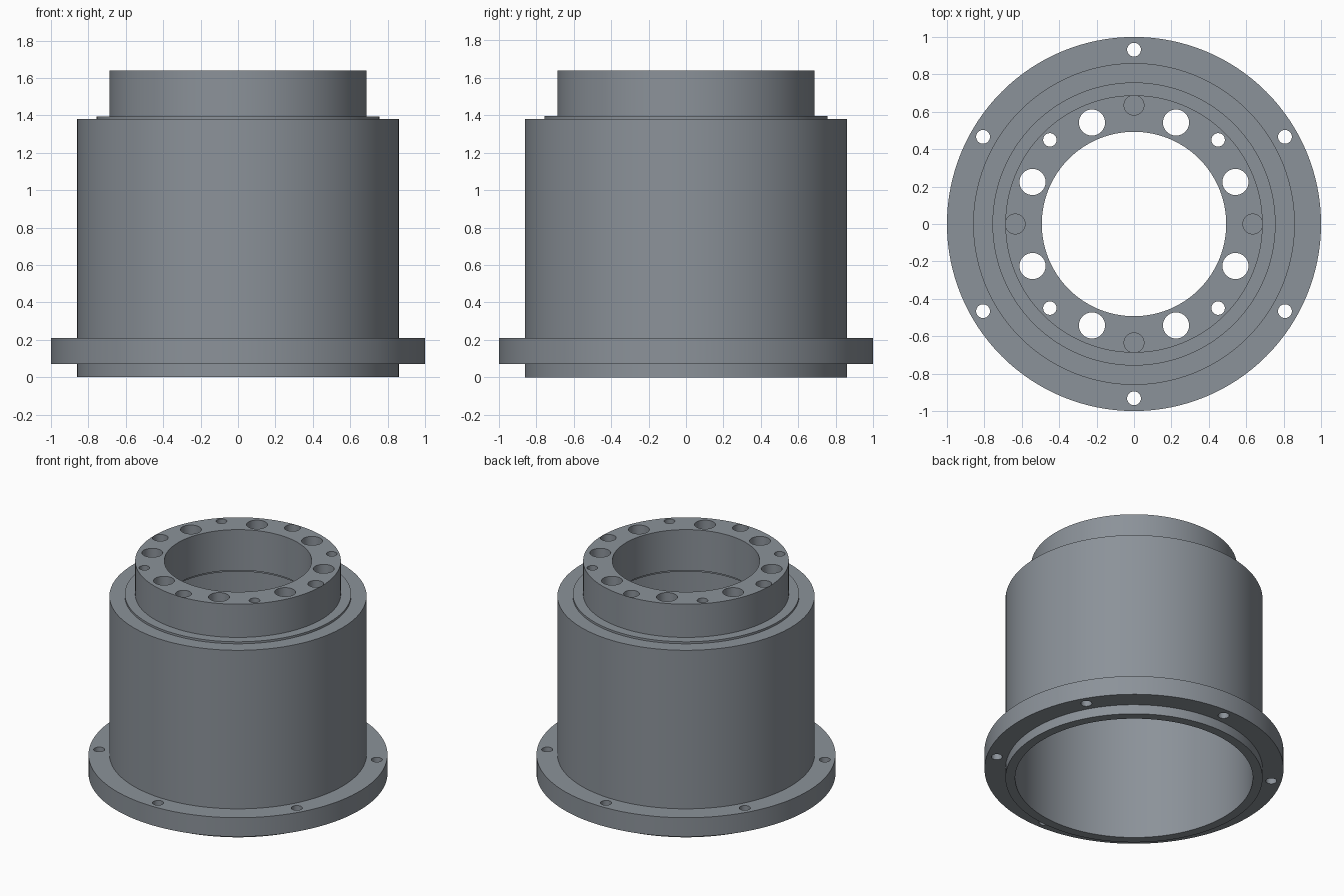
import bpy, bmesh
from math import cos, sin, pi, radians
from mathutils import Matrix

if "Cube" in bpy.data.objects:
    bpy.data.objects.remove(bpy.data.objects["Cube"])

SEGMENTS = 128


def mesh_object(name, bm):
    bmesh.ops.recalc_face_normals(bm, faces=bm.faces)
    mesh = bpy.data.meshes.new(name)
    bm.to_mesh(mesh)
    bm.free()
    obj = bpy.data.objects.new(name, mesh)
    bpy.context.collection.objects.link(obj)
    return obj


def lathe(name, profile):
    """Revolve a closed (radius, z) profile around the z axis."""
    bm = bmesh.new()
    rings = []
    for i in range(SEGMENTS):
        a = 2 * pi * i / SEGMENTS
        rings.append([bm.verts.new((r * cos(a), r * sin(a), z)) for r, z in profile])
    n = len(profile)
    for i in range(SEGMENTS):
        p, q = rings[i], rings[(i + 1) % SEGMENTS]
        for j in range(n):
            k = (j + 1) % n
            bm.faces.new((p[j], q[j], q[k], p[k]))
    return mesh_object(name, bm)


def hole_ring(bm, count, start, ring_radius, radius, z0, z1):
    """Add a ring of vertical cylinders used for drilling."""
    for i in range(count):
        a = radians(start) + 2 * pi * i / count
        place = Matrix.Translation((ring_radius * cos(a), ring_radius * sin(a), (z0 + z1) / 2))
        bmesh.ops.create_cone(bm, cap_ends=True, segments=32, radius1=radius,
                              radius2=radius, depth=z1 - z0, matrix=place)


# Flanged housing: stepped outside, wide lower cavity, narrow upper bore with a relieved lip
housing = lathe("flanged_housing", [
    (0.795, 0), (0.86, 0), (0.86, 0.07), (1.0, 0.07), (1.0, 0.21), (0.86, 0.21),
    (0.86, 1.38), (0.757, 1.38), (0.757, 1.395), (0.688, 1.395), (0.688, 1.64),
    (0.493, 1.64), (0.493, 1.34), (0.505, 1.34), (0.505, 1.325), (0.795, 1.325)])

# Dark steel colour
steel = bpy.data.materials.new("dark_steel")
steel.diffuse_color = (0.26, 0.288, 0.32, 1)
steel.use_nodes = True
steel.node_tree.nodes["Principled BSDF"].inputs["Base Color"].default_value = steel.diffuse_color
housing.data.materials.append(steel)

# Hole cutters
bm = bmesh.new()
hole_ring(bm, 6, 30, 0.932, 0.037, -0.1, 0.3)      # flange bolt holes
hole_ring(bm, 8, 22.5, 0.587, 0.07, 1.25, 1.8)     # large through holes
hole_ring(bm, 4, 45, 0.636, 0.036, 1.25, 1.8)      # small through holes
hole_ring(bm, 4, 0, 0.635, 0.053, 1.44, 1.8)       # blind holes
cutter = mesh_object("hole_cutters", bm)
cutter.data.materials.append(steel)
cutter.hide_render = True

# Drill the housing
drill = housing.modifiers.new("drill", 'BOOLEAN')
drill.operation = 'DIFFERENCE'
drill.solver = 'EXACT'
drill.object = cutter
bpy.context.view_layer.objects.active = housing
housing.select_set(True)
bpy.ops.object.modifier_apply(modifier=drill.name)
bpy.data.objects.remove(cutter)

# Smooth walls, sharp rims
bpy.ops.object.shade_smooth_by_angle(angle=radians(30))
